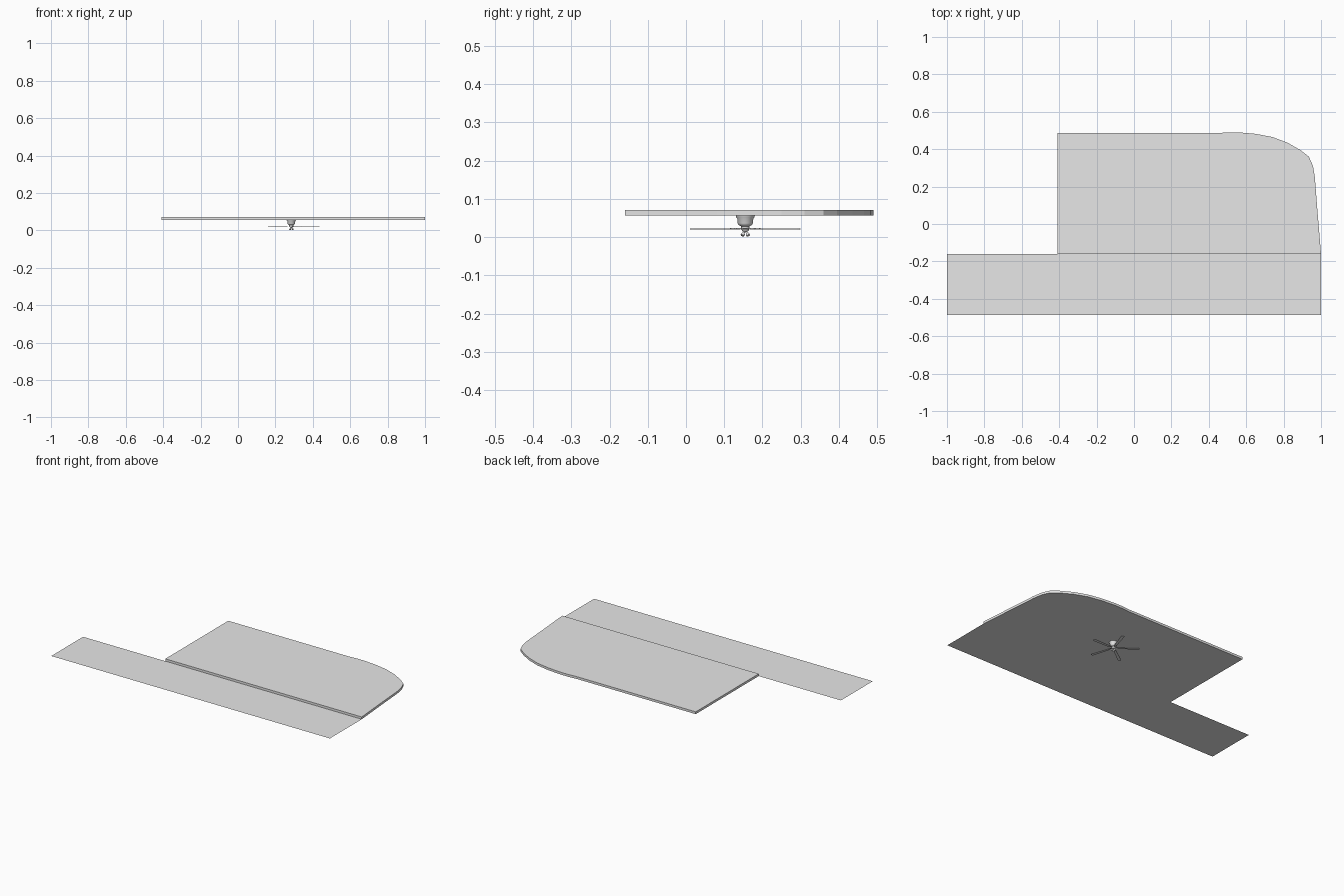
import bpy, bmesh, math
from mathutils import Matrix, Vector

cube = bpy.data.objects.get("Cube")
if cube:
    bpy.data.objects.remove(cube, do_unlink=True)

grey = bpy.data.materials.new("plain_grey")
grey.use_nodes = True
grey.diffuse_color = (0.8, 0.8, 0.8, 1)
grey.node_tree.nodes["Principled BSDF"].inputs["Base Color"].default_value = (0.8, 0.8, 0.8, 1)

LOW, HIGH = 0.056, 0.071          # underside and top of the ceiling slab
FAN = Vector((0.285, 0.155, 0))   # fan axis


def finish(name, bm, smooth=False):
    bmesh.ops.recalc_face_normals(bm, faces=bm.faces)
    mesh = bpy.data.meshes.new(name)
    bm.to_mesh(mesh)
    bm.free()
    mesh.materials.append(grey)
    obj = bpy.data.objects.new(name, mesh)
    bpy.context.collection.objects.link(obj)
    if smooth:
        bpy.ops.object.select_all(action='DESELECT')
        obj.select_set(True)
        bpy.context.view_layer.objects.active = obj
        bpy.ops.object.shade_smooth_by_angle(angle=math.radians(40))
    return obj


def plate(name, outline, z, thickness, matrix=Matrix()):
    bm = bmesh.new()
    face = bm.faces.new([bm.verts.new((x, y, z)) for x, y in outline])
    if thickness:
        new = bmesh.ops.extrude_face_region(bm, geom=[face])["geom"]
        verts = [v for v in new if isinstance(v, bmesh.types.BMVert)]
        bmesh.ops.translate(bm, verts=verts, vec=(0, 0, thickness))
    elif face.normal.z < 0:
        face.normal_flip()
    bm.transform(matrix)
    return finish(name, bm)


def lathe(name, profile, matrix, steps=24):
    bm = bmesh.new()
    verts = [bm.verts.new((r, 0, z)) for r, z in profile]
    edges = [bm.edges.new(pair) for pair in zip(verts, verts[1:])]
    bmesh.ops.spin(bm, geom=verts + edges, axis=(0, 0, 1), cent=(0, 0, 0),
                   angle=math.tau, steps=steps)
    bmesh.ops.remove_doubles(bm, verts=bm.verts, dist=0.00005)
    bm.transform(matrix)
    return finish(name, bm, True)


# Ceiling slab with one rounded corner
plate("ceiling_slab", [(-0.41, -0.16), (1, -0.16), (0.98, 0.08), (0.967, 0.25),
                       (0.957, 0.31), (0.935, 0.36), (0.89, 0.395), (0.82, 0.435),
                       (0.74, 0.465), (0.65, 0.482), (0.56, 0.49), (0.5, 0.49),
                       (0.45, 0.486), (-0.41, 0.486)], LOW, HIGH - LOW)

# Paper-thin strip level with the underside of the slab
plate("ceiling_strip", [(-1, -0.486), (1, -0.486), (1, -0.16), (-1, -0.16)], LOW, 0)

# Fan motor housing
at_fan = Matrix.Translation(FAN)
lathe("fan_housing", [(0, LOW), (0.025, LOW), (0.024, 0.052), (0.021, 0.048),
                      (0.020, 0.036), (0.017, 0.031), (0.011, 0.028),
                      (0.011, 0.020), (0.007, 0.015), (0, 0.014)], at_fan)

# Five blades with their brackets
for i in range(5):
    turn = at_fan @ Matrix.Rotation(i * math.tau / 5, 4, 'Z')
    plate(f"blade_bracket_{i + 1}", [(0.008, -0.004), (0.04, -0.006),
                                     (0.04, 0.006), (0.008, 0.004)], 0.022, 0.002, turn)
    plate(f"fan_blade_{i + 1}", [(0.03, -0.007), (0.145, -0.010), (0.15, -0.006),
                                 (0.15, 0.006), (0.145, 0.010), (0.03, 0.007)],
          0.0195, 0.0025, turn)

# Four splayed lamp shades under the hub
for i in range(4):
    lamp = (at_fan @ Matrix.Translation((0, 0, 0.018))
            @ Matrix.Rotation(math.radians(45 + 90 * i), 4, 'Z')
            @ Matrix.Rotation(math.radians(-38), 4, 'Y'))
    lathe(f"lamp_shade_{i + 1}", [(0, 0), (0.002, -0.001), (0.0025, -0.009),
                                  (0.005, -0.013), (0.005, -0.018), (0, -0.0185)],
          lamp, 12)
